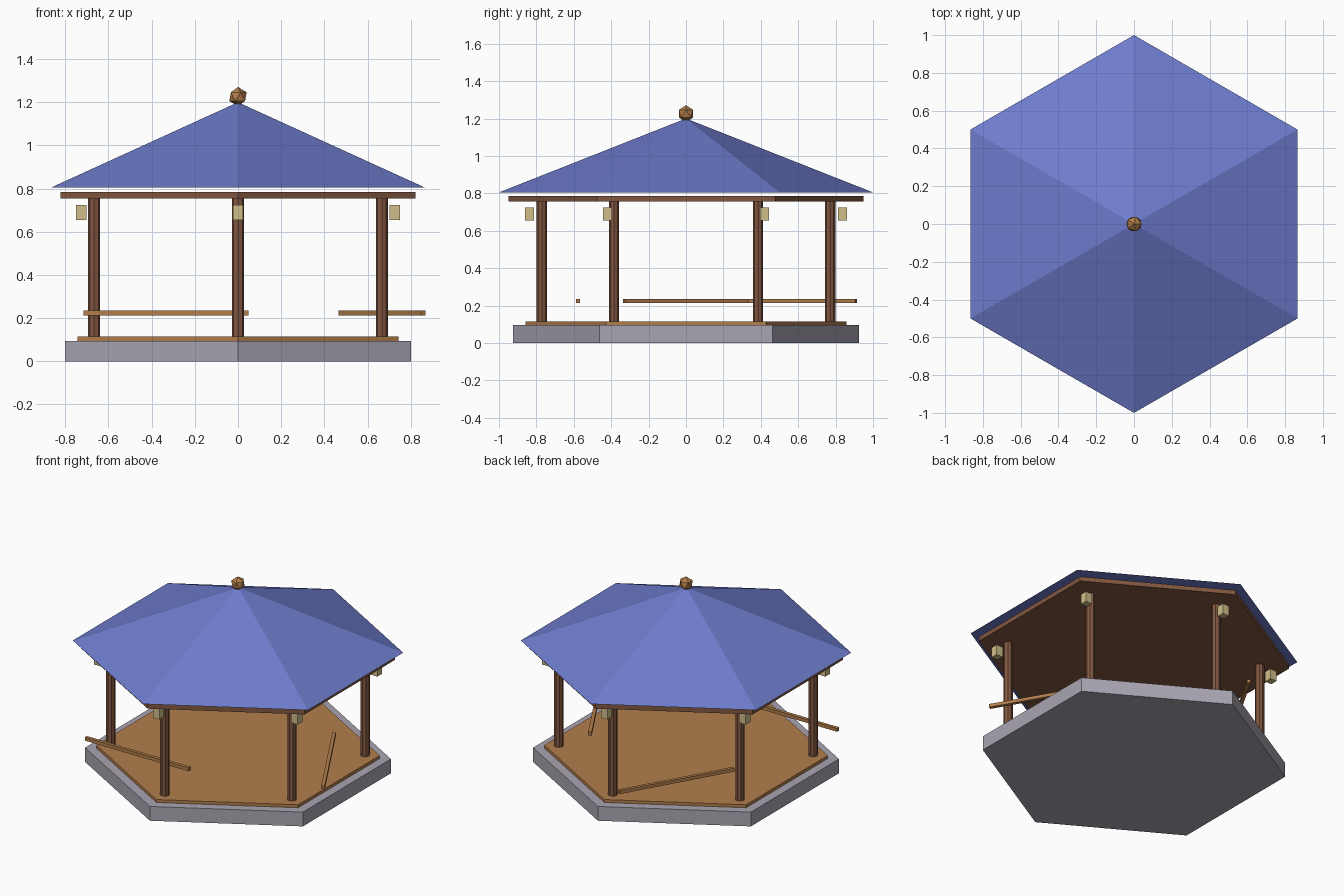
import bpy, math
from math import cos, sin, radians

if "Cube" in bpy.data.objects:
    bpy.data.objects.remove(bpy.data.objects["Cube"])


def material(name, rgb):
    m = bpy.data.materials.new(name)
    lin = [((c / 255 + 0.055) / 1.055) ** 2.4 for c in rgb]
    m.diffuse_color = (*lin, 1)
    m.use_nodes = True
    m.node_tree.nodes["Principled BSDF"].inputs["Base Color"].default_value = m.diffuse_color
    return m


ROOF = material("blue roof", (110, 124, 205))
STONE = material("grey stone", (170, 165, 178))
DARK = material("dark wood", (130, 87, 64))
LIGHT = material("light wood", (178, 126, 75))
LAMP = material("lantern cream", (208, 190, 138))


def finish(name, mat):
    ob = bpy.context.object
    ob.name = name
    ob.data.materials.append(mat)
    return ob


def prism(name, mat, sides, r, z0, z1, x=0, y=0):
    bpy.ops.mesh.primitive_cylinder_add(vertices=sides, radius=r, depth=z1 - z0,
                                        location=(x, y, (z0 + z1) / 2))
    return finish(name, mat)


def box(name, mat, size, loc, angle=0):
    bpy.ops.mesh.primitive_cube_add(size=1, location=loc, rotation=(0, 0, angle))
    ob = finish(name, mat)
    ob.scale = size
    return ob


# Hexagonal plinth, floor and ceiling beam slab
prism("plinth", STONE, 6, 0.926, 0, 0.095)
prism("floor", LIGHT, 6, 0.858, 0.095, 0.115)
prism("ceiling_beam", DARK, 6, 0.95, 0.755, 0.785)

# Roof and finial
bpy.ops.mesh.primitive_cone_add(vertices=6, radius1=1, radius2=0, depth=0.395,
                                location=(0, 0, 1.0025))
finish("roof", ROOF)
bpy.ops.mesh.primitive_ico_sphere_add(subdivisions=1, radius=0.045, location=(0, 0, 1.226))
finish("finial", LIGHT)

# Posts and hanging lanterns at the six corners
for i in range(6):
    a = radians(30 + 60 * i)
    prism(f"post_{i + 1}", DARK, 8, 0.028, 0.115, 0.755, 0.77 * cos(a), 0.77 * sin(a))
    box(f"lantern_{i + 1}", LAMP, (0.048, 0.048, 0.068),
        (0.838 * cos(a), 0.838 * sin(a), 0.689))

# Rails centred on alternate sides, skewed from the edge
for i in range(3):
    a = radians(120 * i)
    r = 0.77 * cos(radians(30))
    box(f"rail_{i + 1}", LIGHT, (0.765, 0.022, 0.022),
        (r * cos(a), r * sin(a), 0.224), a + radians(120))
